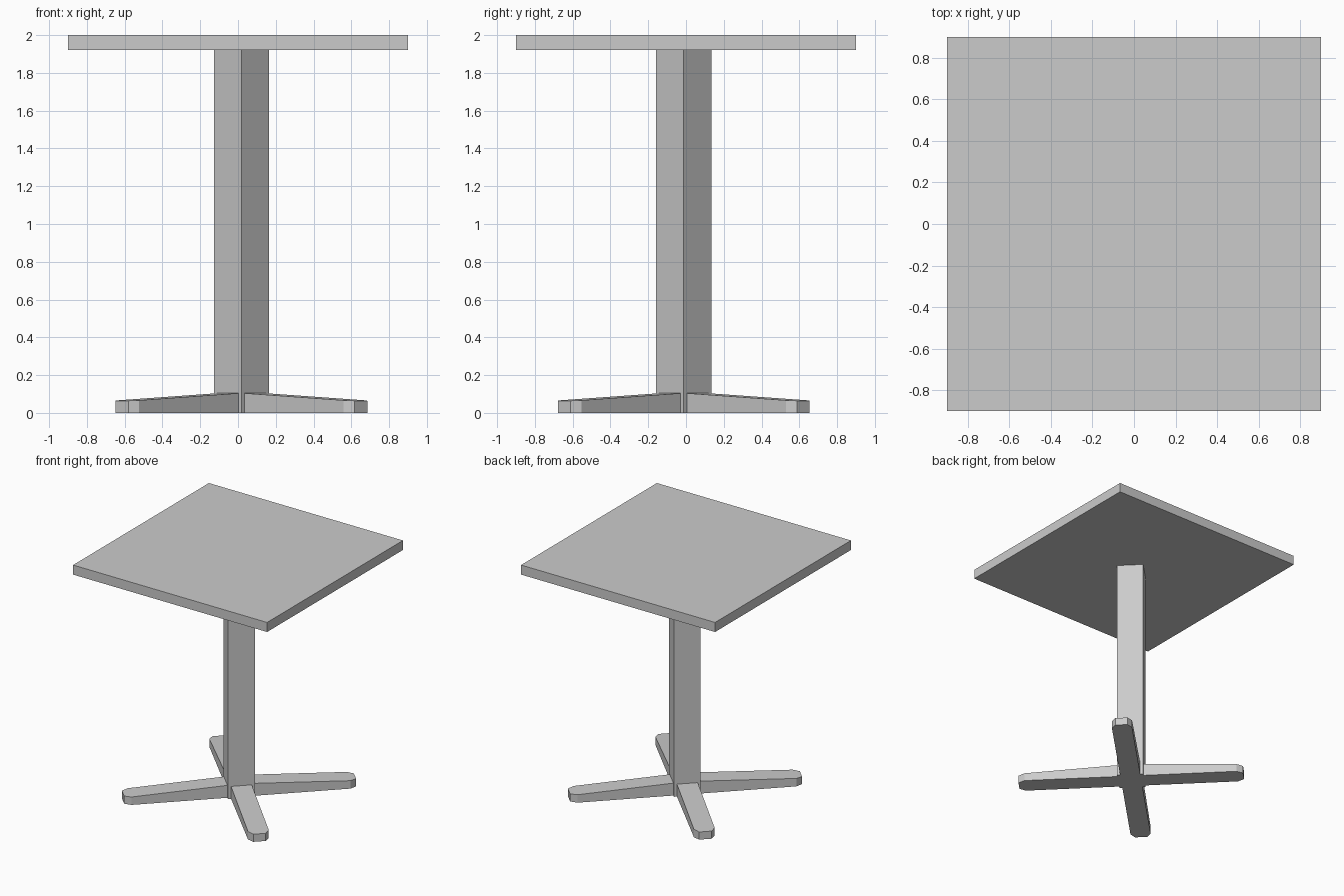
import bpy, bmesh
from math import radians
from mathutils import Matrix

if "Cube" in bpy.data.objects:
    bpy.data.objects.remove(bpy.data.objects["Cube"])

CX, CY = 0.018, -0.012      # pedestal is slightly off the table centre
COL = 0.207                 # column side length


def box(name, size, loc, turn=0):
    bpy.ops.mesh.primitive_cube_add(size=1, location=loc, rotation=(0, 0, radians(turn)))
    ob = bpy.context.object
    ob.name = name
    ob.scale = size
    bpy.ops.object.transform_apply(location=False, rotation=False, scale=True)
    return ob


def foot(name, angle):
    # plan outline of a foot along +x, with clipped outer corners
    r, tip = COL / 2, 0.895
    w, t, a = 0.08, 0.048, 0.05
    plan = [(r, -w), (tip - a, -w), (tip, -t), (tip, t), (tip - a, w), (r, w)]
    top_z = lambda x: 0.104 + (0.064 - 0.104) * (x - r) / (tip - r)
    bm = bmesh.new()
    low = [bm.verts.new((x, y, 0)) for x, y in plan]
    high = [bm.verts.new((x, y, top_z(x))) for x, y in plan]
    bm.faces.new(low[::-1])
    bm.faces.new(high)
    n = len(plan)
    for i in range(n):
        j = (i + 1) % n
        bm.faces.new((low[i], low[j], high[j], high[i]))
    bmesh.ops.transform(bm, matrix=Matrix.Rotation(radians(angle), 4, 'Z'), verts=bm.verts)
    me = bpy.data.meshes.new(name)
    bm.to_mesh(me)
    bm.free()
    ob = bpy.data.objects.new(name, me)
    ob.location = (CX, CY, 0)
    bpy.context.collection.objects.link(ob)
    return ob


# Square top
box("table_top", (1.8, 1.8, 0.08), (0, 0, 1.96))

# Square column turned 45 degrees
box("column", (COL, COL, 1.92), (CX, CY, 0.96), 45)

# Four diagonal feet, one on each column face
for label, angle in (("back_right", 45), ("back_left", 135),
                     ("front_left", 225), ("front_right", 315)):
    foot(label + "_foot", angle)
